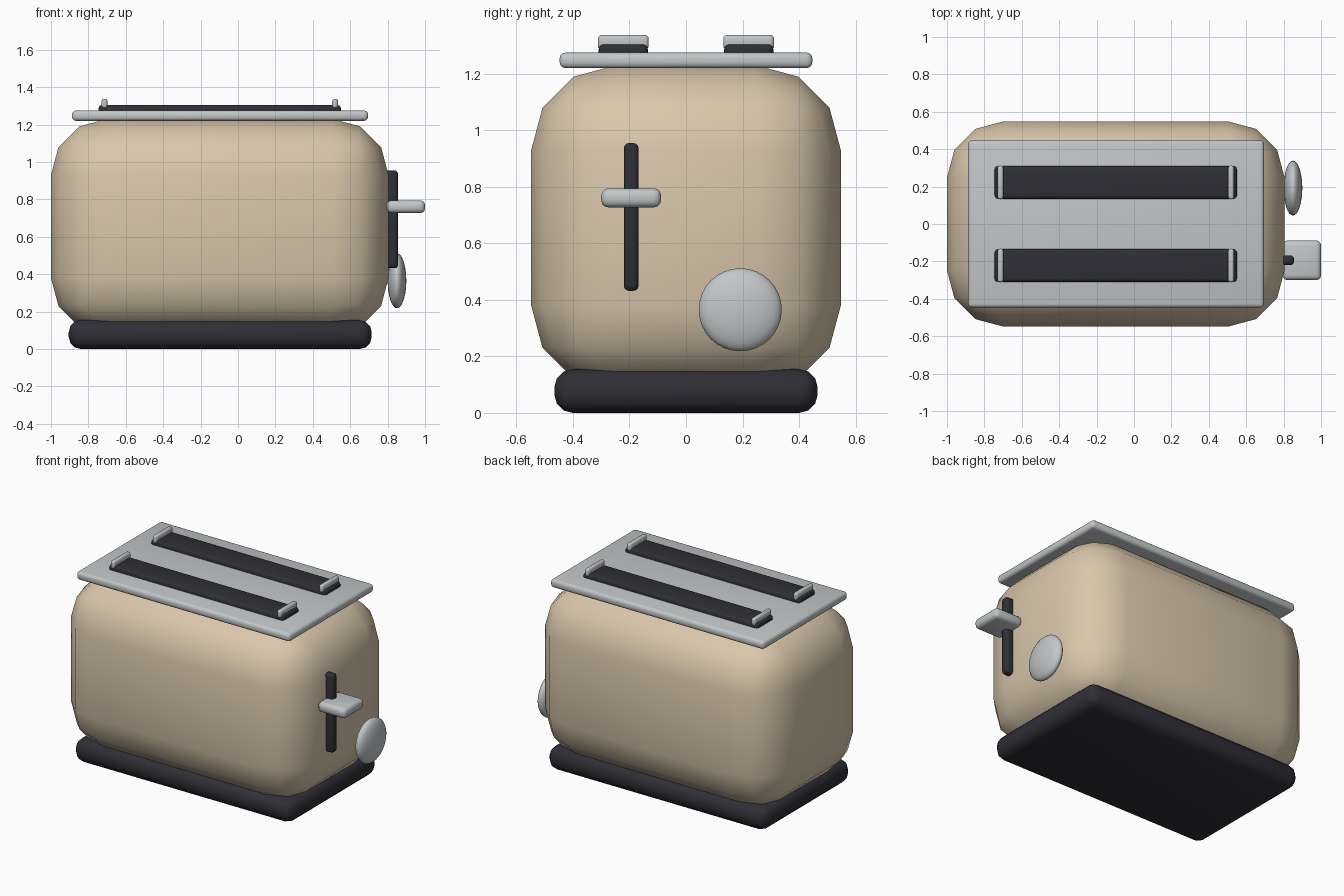
import bpy
import bmesh
import math
from mathutils import Matrix

default_cube = bpy.data.objects.get("Cube")
if default_cube:
    bpy.data.objects.remove(default_cube, do_unlink=True)


def material(name, r, g, b, roughness=0.5):
    mat = bpy.data.materials.new(name)
    mat.use_nodes = True
    mat.diffuse_color = (r, g, b, 1)
    shader = mat.node_tree.nodes["Principled BSDF"]
    shader.inputs["Base Color"].default_value = (r, g, b, 1)
    shader.inputs["Roughness"].default_value = roughness
    return mat


cream = material("warm cream", 0.70, 0.57, 0.41)
steel = material("brushed steel", 0.54, 0.57, 0.58)
charcoal = material("charcoal", 0.028, 0.028, 0.036)


def finish(name, bm, mat):
    """Turn a bmesh into a smooth-shaded object."""
    mesh = bpy.data.meshes.new(name)
    bm.to_mesh(mesh)
    bm.free()
    mesh.materials.append(mat)
    obj = bpy.data.objects.new(name, mesh)
    bpy.context.collection.objects.link(obj)
    bpy.ops.object.select_all(action="DESELECT")
    obj.select_set(True)
    bpy.context.view_layer.objects.active = obj
    bpy.ops.object.shade_smooth_by_angle(angle=math.radians(40))
    return obj


def rounded_box(name, x, y, z, radius, mat, segments=3):
    """Box spanning the given (low, high) ranges, with rounded edges."""
    spans = (x, y, z)
    size = [high - low for low, high in spans]
    centre = [(high + low) / 2 for low, high in spans]
    bm = bmesh.new()
    bmesh.ops.create_cube(
        bm, size=1, matrix=Matrix.Translation(centre) @ Matrix.Diagonal((*size, 1)))
    bmesh.ops.bevel(bm, geom=bm.edges[:], offset=radius, segments=segments,
                    profile=0.5, affect="EDGES", clamp_overlap=True)
    return finish(name, bm, mat)


# Shell, base and top plate
rounded_box("body", (-1, 0.805), (-0.548, 0.548), (0.08, 1.23), 0.3, cream)
rounded_box("base", (-0.905, 0.715), (-0.466, 0.466), (0, 0.155), 0.065, charcoal)
rounded_box("top_plate", (-0.887, 0.695), (-0.447, 0.447), (1.22, 1.275), 0.02, steel)

# Bread slots with a guide at each end
for side, y in (("front", -0.222), ("back", 0.222)):
    rounded_box(side + "_bread_slot", (-0.745, 0.55), (y - 0.087, y + 0.087),
                (1.24, 1.305), 0.018, charcoal)
    for end, x in (("right", -0.714), ("left", 0.519)):
        rounded_box(f"{side}_{end}_bread_guide", (x - 0.016, x + 0.016),
                    (y - 0.09, y + 0.09), (1.285, 1.338), 0.014, steel)

# Lever and its track
rounded_box("lever_track", (0.77, 0.855), (-0.22, -0.168), (0.432, 0.955), 0.018, charcoal)
rounded_box("lever", (0.795, 1), (-0.3, -0.088), (0.727, 0.795), 0.026, steel)

# Browning dial, a flattened ball
bm = bmesh.new()
bmesh.ops.create_uvsphere(
    bm, u_segments=32, v_segments=16, radius=1,
    matrix=Matrix.Translation((0.85, 0.192, 0.365))
    @ Matrix.Diagonal((0.05, 0.147, 0.147, 1))
    @ Matrix.Rotation(math.radians(90), 4, "Y"))
finish("browning_dial", bm, steel)
